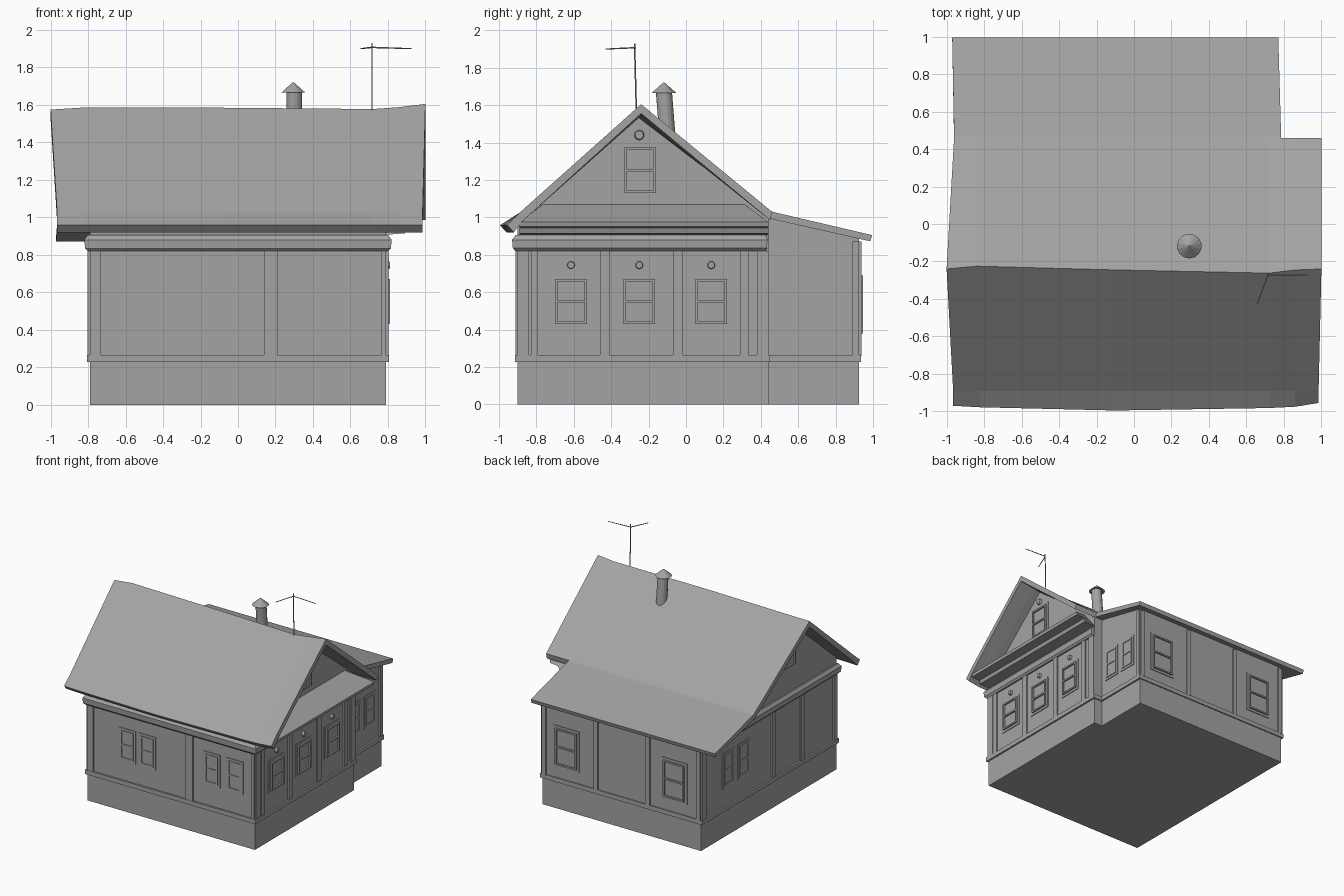
import bpy, bmesh
from mathutils import Vector

cube = bpy.data.objects.get("Cube")
if cube:
    bpy.data.objects.remove(cube, do_unlink=True)

grey = bpy.data.materials.new("plain grey")
grey.use_nodes = True
COLOUR = (0.37, 0.37, 0.37, 1)
grey.diffuse_color = COLOUR
grey.node_tree.nodes["Principled BSDF"].inputs["Base Color"].default_value = COLOUR


def finish(name, bm):
    bmesh.ops.recalc_face_normals(bm, faces=bm.faces[:])
    mesh = bpy.data.meshes.new(name)
    bm.to_mesh(mesh)
    bm.free()
    mesh.materials.append(grey)
    obj = bpy.data.objects.new(name, mesh)
    bpy.context.scene.collection.objects.link(obj)
    return obj


def add_box(bm, lo, hi):
    verts = bmesh.ops.create_cube(bm, size=1)["verts"]
    for v in verts:
        v.co = [lo[i] if v.co[i] < 0 else hi[i] for i in range(3)]


def loft(name, sections):
    """Skin a row of closed cross-sections and cap both ends."""
    bm = bmesh.new()
    rings = [[bm.verts.new(p) for p in s] for s in sections]
    n = len(rings[0])
    for a, b in zip(rings, rings[1:]):
        for i in range(n):
            j = (i + 1) % n
            bm.faces.new((a[i], a[j], b[j], b[i]))
    bm.faces.new(rings[0])
    bm.faces.new(rings[-1])
    return finish(name, bm)


def extrude_x(name, x0, x1, profile):
    return loft(name, [[(x, y, z) for y, z in profile] for x in (x0, x1)])


# Walls: a plane is (axis of the normal, outward sign, position)
FRONT, BACK = (1, -1, -0.90), (1, 1, 0.925)
LEFT, RIGHT, LEAN_LEFT = (0, 1, 0.79), (0, -1, -0.79), (0, 1, 0.71)


def wall_box(bm, wall, u0, u1, z0, z1, depth):
    axis, sign, pos = wall
    d0, d1 = sorted((pos - sign * 0.01, pos + sign * depth))
    if axis == 0:
        add_box(bm, (d0, u0, z0), (d1, u1, z1))
    else:
        add_box(bm, (u0, d0, z0), (u1, d1, z1))


def window(name, wall, u, z0, z1, width, depth=0.02):
    bm = bmesh.new()
    h, g, w = width / 2, 0.02, 0.013
    a, b, c, d = u - h + g, u + h - g, z0 + g, z1 - g
    wall_box(bm, wall, u - h, u + h, z0, z1, 0.006)       # casing plate
    for l, r in ((a, a + w), (b - w, b)):                 # sash stiles
        wall_box(bm, wall, l, r, c, d, depth)
    mid = (c + d) / 2
    for k in (c, mid - w / 2, d - w):                     # rails
        wall_box(bm, wall, a, b, k, k + w, depth)
    finish(name, bm)


def rod(name, p, q, r1, r2, sides):
    p, q = Vector(p), Vector(q)
    bm = bmesh.new()
    bmesh.ops.create_cone(bm, cap_ends=True, segments=sides, radius1=r1,
                          radius2=r2, depth=(q - p).length)
    rot = (q - p).to_track_quat("Z", "Y")
    for v in bm.verts:
        v.co = rot @ v.co + (p + q) / 2
    finish(name, bm)


# House bodies
extrude_x("main_walls", -0.79, 0.79,
          [(-0.90, 0), (0.44, 0), (0.44, 1.0), (-0.25, 1.54), (-0.90, 0.985)])
extrude_x("lean_to_walls", -0.79, 0.71,
          [(0.40, 0), (0.925, 0), (0.925, 0.895), (0.40, 1.01)])

# Main roof: ridge x, y, z then eave x, y at each station
stations = [(-1.0, -0.24, 1.575, -0.965, -0.97), (-0.84, -0.225, 1.585, -0.82, -0.978),
            (-0.1, -0.245, 1.585, -0.1, -0.995), (0.72, -0.262, 1.578, 0.72, -0.982),
            (0.86, -0.245, 1.588, 0.86, -0.975), (1.0, -0.24, 1.605, 0.985, -0.955)]
sections = []
for x, yr, zr, xe, ye in stations:
    xv = max(x, -0.96)
    sections.append([(xe, ye, 0.958), (xe, -0.89, 1.025), (x, yr, zr), (xv, 0.46, 1.03),
                     (xv, 0.45, 0.985), (x, yr, zr - 0.05), (xe, -0.88, 0.975),
                     (xe, ye + 0.035, 0.92)])
loft("main_roof", sections)

# Lean-to roof
loft("lean_to_roof", [
    [(xa, 0.44, 1.04), (xa, 0.47, 1.028), (xb, 0.995, 0.905),
     (xb, 0.985, 0.872), (xa, 0.44, 0.995)]
    for xa, xb in ((-0.96, -0.97), (0.785, 0.77))])

# Belt course around the plinth, cornice below the eaves
for name, x1, y0, y1 in (("main_belt", 0.79, -0.90, 0.44), ("lean_to_belt", 0.71, 0.3, 0.925)):
    bm = bmesh.new()
    add_box(bm, (-0.805, y0 - 0.015, 0.228), (x1 + 0.015, y1 + 0.01, 0.265))
    finish(name, bm)

loft("cornice", [[(-0.79 - e, -0.90 - e, z), (0.79 + e, -0.90 - e, z),
                  (0.79 + e, 0.42 + e / 2, z), (-0.79 - e, 0.42 + e / 2, z)]
                 for z, e in ((0.82, 0.012), (0.835, 0.026), (0.88, 0.03), (0.905, 0.012))])

# Sloping skirt roof across the left gable, with stepped soffit
loft("gable_skirt_roof", [
    [(0.77, y + s * 0.14, 1.08), (0.98, y, 0.975), (0.975, y, 0.95), (0.90, y, 0.942),
     (0.89, y, 0.915), (0.77, y, 0.905)]
    for y, s in ((-0.89, 1), (0.44, -1))])

# Posts and boards
posts = {
    "front": (FRONT, 0.82, [(-0.79, -0.73), (0.14, 0.21), (0.765, 0.79)]),
    "left": (LEFT, 0.82, [(-0.90, -0.84), (-0.83, -0.79), (-0.46, -0.41),
                          (-0.07, -0.02), (0.29, 0.335), (0.38, 0.44)]),
    "right": (RIGHT, 0.82, [(-0.90, -0.85), (-0.46, -0.41), (-0.07, -0.02), (0.87, 0.925)]),
    "back": (BACK, 0.87, [(-0.79, -0.75), (-0.31, -0.27), (0.18, 0.22), (0.67, 0.71)]),
    "lean_to_left": (LEAN_LEFT, 0.87, [(0.89, 0.925)]),
}
for side, (wall, top, spans) in posts.items():
    bm = bmesh.new()
    for u0, u1 in spans:
        wall_box(bm, wall, u0, u1, 0.26, top, 0.012)
    finish(side + "_posts", bm)

# Windows
for u, lift in ((-0.415, 0), (-0.225, 0), (0.385, 0.01), (0.60, 0.01)):
    window("front_window", FRONT, u, 0.43 + lift, 0.71 + lift, 0.16, 0.012)
for u in (-0.615, -0.25, 0.135):
    window("left_window", LEFT, u, 0.41, 0.69, 0.21)
    rod("left_rosette", (0.78, u, 0.745), (0.81, u, 0.745), 0.022, 0.018, 12)
for u in (0.565, 0.765):
    window("lean_to_window", LEAN_LEFT, u, 0.40, 0.68, 0.16, 0.012)
for u in (0.355, 0.56):
    window("right_window", RIGHT, u, 0.42, 0.72, 0.16, 0.012)
for u in (-0.54, 0.48):
    window("back_window", BACK, u, 0.36, 0.71, 0.24)
for wall in (LEFT, RIGHT):
    window("gable_window", wall, -0.245, 1.11, 1.395, 0.21)
    x = wall[2]
    rod("gable_rosette", (x, -0.25, 1.44), (x + wall[1] * 0.02, -0.25, 1.44), 0.027, 0.022, 12)

# Chimney pipe and cap
rod("chimney_pipe", (0.30, -0.095, 1.38), (0.30, -0.118, 1.67), 0.043, 0.043, 14)
rod("chimney_cap", (0.295, -0.118, 1.665), (0.295, -0.118, 1.72), 0.066, 0.004, 14)

# Aerial
rod("aerial_mast", (0.715, -0.265, 1.55), (0.715, -0.275, 1.93), 0.004, 0.004, 6)
rod("aerial_arm_side", (0.715, -0.272, 1.907), (0.925, -0.272, 1.90), 0.004, 0.003, 6)
rod("aerial_arm_front", (0.715, -0.272, 1.907), (0.655, -0.43, 1.90), 0.004, 0.003, 6)
